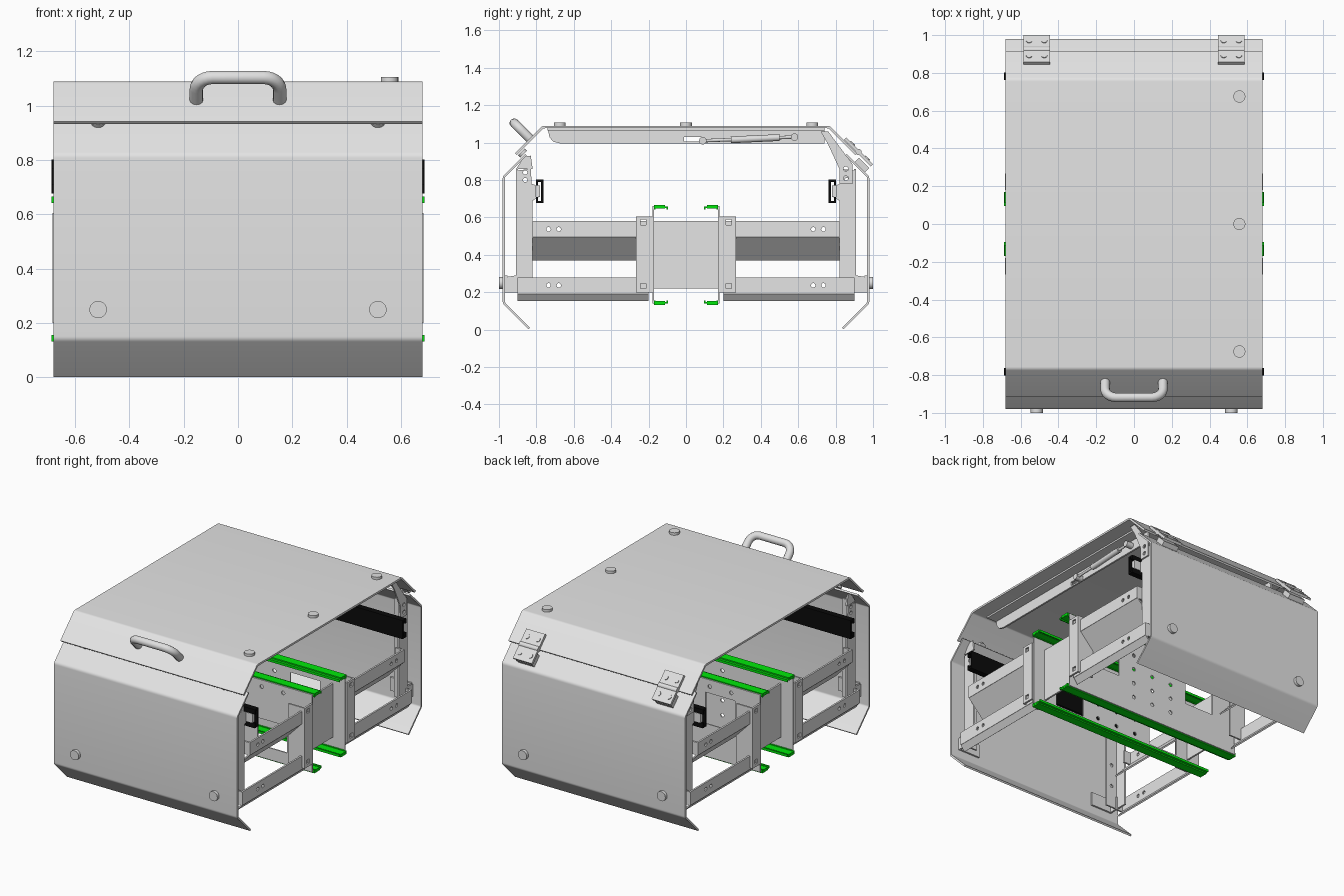
import bpy, bmesh, math
from mathutils import Vector, Matrix

if "Cube" in bpy.data.objects:
    bpy.data.objects.remove(bpy.data.objects["Cube"])


def material(name, r, g, b):
    m = bpy.data.materials.new(name)
    m.use_nodes = True
    m.diffuse_color = (r, g, b, 1)
    m.node_tree.nodes["Principled BSDF"].inputs["Base Color"].default_value = (r, g, b, 1)
    return m


STEEL = material("light_grey_steel", 0.78, 0.78, 0.78)
HARDWARE = material("grey_hardware", 0.74, 0.74, 0.74)
GREEN = material("green_rail", 0.0, 0.8, 0.003)
BLACK = material("black_slide", 0.003, 0.003, 0.003)

# Profile planes: local u, v and extrusion direction as columns
PLANES = {
    "x": Matrix(((0, 0, 1, 0), (1, 0, 0, 0), (0, 1, 0, 0), (0, 0, 0, 1))),
    "y": Matrix(((1, 0, 0, 0), (0, 0, -1, 0), (0, 1, 0, 0), (0, 0, 0, 1))),
}


def finish(name, mesh, mat):
    mesh.materials.clear()
    mesh.materials.append(mat)
    ob = bpy.data.objects.new(name, mesh)
    bpy.context.collection.objects.link(ob)
    return ob


def sheet(name, plane, outline, lo, hi, mat=STEEL, holes=()):
    """Flat outline with holes, extruded along x or y from lo to hi."""
    cu = bpy.data.curves.new(name, "CURVE")
    cu.dimensions, cu.fill_mode, cu.extrude = "2D", "BOTH", (hi - lo) / 2
    for loop in [outline, *holes]:
        sp = cu.splines.new("POLY")
        sp.points.add(len(loop) - 1)
        for p, (u, v) in zip(sp.points, loop):
            p.co = (u, v, 0, 1)
        sp.use_cyclic_u = True
    tmp = bpy.data.objects.new(name + "_outline", cu)
    bpy.context.collection.objects.link(tmp)
    dg = bpy.context.evaluated_depsgraph_get()
    mesh = bpy.data.meshes.new_from_object(tmp.evaluated_get(dg))
    bpy.data.objects.remove(tmp)
    mid = (lo + hi) / 2
    shift = Vector((mid, 0, 0)) if plane == "x" else Vector((0, mid, 0))
    mesh.transform(Matrix.Translation(shift) @ PLANES[plane])
    bm = bmesh.new()
    bm.from_mesh(mesh)
    bmesh.ops.remove_doubles(bm, verts=bm.verts, dist=1e-5)
    bmesh.ops.recalc_face_normals(bm, faces=bm.faces)
    for f in bm.faces:
        f.smooth = True
    for e in bm.edges:
        e.smooth = e.calc_face_angle(math.pi) < 0.5
    bm.to_mesh(mesh)
    bm.free()
    return finish(name, mesh, mat)


def rounded(path, r, n=4):
    """Round the inner corners of an open path."""
    pts = [Vector(p) for p in path]
    out = [pts[0]]
    for a, b, c in zip(pts, pts[1:], pts[2:]):
        p, q = b + (a - b).normalized() * r, b + (c - b).normalized() * r
        for i in range(n + 1):
            t = i / n
            out.append(p * (1 - t) ** 2 + b * 2 * t * (1 - t) + q * t * t)
    return out + [pts[-1]]


def bent(name, plane, path, t, lo, hi, mat=STEEL):
    """Folded sheet metal: open path thickened to its left side."""
    pts = [Vector(p) for p in path]
    dirs = [(b - a).normalized() for a, b in zip(pts, pts[1:])]
    off = []
    for i, p in enumerate(pts):
        n0, n1 = [Vector((-d.y, d.x)) for d in (dirs[max(i - 1, 0)], dirs[min(i, len(dirs) - 1)])]
        off.append(p + (n0 + n1) * t / (1 + n0.dot(n1)))
    return sheet(name, plane, [tuple(p) for p in pts + off[::-1]], lo, hi, mat)


def rect(u0, v0, u1, v1):
    return [(u0, v0), (u1, v0), (u1, v1), (u0, v1)]


def circle(u, v, r, n=10):
    return [(u + r * math.cos(a * math.tau / n), v + r * math.sin(a * math.tau / n)) for a in range(n)]


def rod(name, a, b, r, mat=HARDWARE, n=20):
    a, b = Vector(a), Vector(b)
    bm = bmesh.new()
    bmesh.ops.create_cone(bm, cap_ends=True, segments=n, radius1=r, radius2=r, depth=(b - a).length)
    rot = (b - a).to_track_quat("Z", "Y").to_matrix().to_4x4()
    bm.transform(Matrix.Translation((a + b) / 2) @ rot)
    for f in bm.faces:
        f.smooth = len(f.verts) == 4
    for e in bm.edges:
        e.smooth = all(len(f.verts) == 4 for f in e.link_faces)
    mesh = bpy.data.meshes.new(name)
    bm.to_mesh(mesh)
    bm.free()
    return finish(name, mesh, mat)


def mirror(ob, axes):
    """Add mirrored copies of a part across the given axes."""
    group = [ob]
    for ax in axes:
        for o in list(group):
            mesh = o.data.copy()
            mesh.transform(Matrix.Scale(-1, 4, Vector((ax == "x", ax == "y", 0))))
            mesh.flip_normals()
            group.append(finish(o.name.split(".")[0] + "_mirrored_" + ax, mesh, o.data.materials[0]))


W = 0.68
# Outer shell: front and back panels and the folded lid
panel = rounded([(0.842, 0.002), (0.98, 0.14), (0.98, 0.82), (0.86, 0.94)], 0.012)
mirror(bent("outer_panel", "x", panel, 0.012, -W, W), "y")
lid = rounded([(0.914, 0.943), (0.767, 1.09), (-0.767, 1.09), (-0.914, 0.943)], 0.012)
bent("lid", "x", lid, 0.013, -W, W)

# Lid stiffeners and gas struts
stiffener = [(-0.74, 1.077), (-0.73, 1.03), (-0.71, 1.005), (-0.67, 0.995), (0.74, 0.995), (0.74, 1.077)]
mirror(sheet("lid_stiffener", "x", stiffener, 0.495, 0.507, holes=[rect(-0.01, 1.005, 0.09, 1.03)]), "x")
mirror(sheet("stiffener_flange", "x", rect(-0.74, 1.066, 0.74, 1.077), 0.507, 0.58), "x")
mirror(rod("strut_body", (0.54, 0.24, 1.015), (0.54, 0.5, 1.027), 0.018), "x")
mirror(rod("strut_rod", (0.54, 0.09, 1.01), (0.54, 0.58, 1.03), 0.009), "x")
for y, z in ((0.09, 1.01), (0.58, 1.03)):
    mirror(rod("strut_joint", (0.505, y, z), (0.557, y, z), 0.02), "x")

# Round feet on the lid and bolts on the panels
for y in (-0.675, 0, 0.675):
    rod("lid_foot", (0.558, y, 1.088), (0.558, y, 1.107), 0.032)
mirror(rod("panel_bolt", (0.515, 0.975, 0.25), (0.515, 1.0, 0.25), 0.032), "xy")
mirror(rod("panel_latch_bolt", (0.515, -0.868, 0.938), (0.515, -0.88, 0.95), 0.026), "x")

# Carrying handle, standing square to the sloped front of the lid
base, out = Vector((0, -0.832, 1.018)), Vector((0, -1, 1)).normalized()
cu = bpy.data.curves.new("handle", "CURVE")
cu.dimensions, cu.bevel_depth, cu.bevel_resolution, cu.use_fill_caps = "3D", 0.025, 4, True
arc = [(0.093 + 0.06 * math.cos(a * math.pi / 12), 0.062 + 0.06 * math.sin(a * math.pi / 12)) for a in range(7)]
half = [(0.153, 0)] + arc
path = [(-u, h) for u, h in half] + half[::-1]
sp = cu.splines.new("POLY")
sp.points.add(len(path) - 1)
for p, (u, h) in zip(sp.points, path):
    p.co = (*(base + Vector((u, 0, 0)) + out * h), 1)
sp.use_smooth = True
tmp = bpy.data.objects.new("handle_path", cu)
bpy.context.collection.objects.link(tmp)
handle_mesh = bpy.data.meshes.new_from_object(tmp.evaluated_get(bpy.context.evaluated_depsgraph_get()))
bpy.data.objects.remove(tmp)
finish("handle", handle_mesh, HARDWARE)

# Hinges across the rear slope
for x in (-0.515, 0.515):
    for name, y0, y1 in (("hinge_lid_leaf", 0.845, 0.91), ("hinge_panel_leaf", 0.925, 0.988)):
        bent(name, "x", [(y1, 1.86 - y1), (y0, 1.86 - y0)], -0.018, x - 0.07, x + 0.07, HARDWARE)
        for sx in (-0.04, 0.04):
            c = Vector((x + sx, (y0 + y1) / 2, 1.86 - (y0 + y1) / 2))
            rod("hinge_screw", c, c + Vector((0, 0.016, 0.016)), 0.016)
    rod("hinge_knuckle", (x - 0.07, 0.922, 0.95), (x + 0.07, 0.922, 0.95), 0.017)
    bent("hinge_packer", "x", [(0.98, 0.865), (0.925, 0.92)], 0.035, x - 0.06, x + 0.06, HARDWARE)

# Corner pillars, folded flanges and hinge arms
pillar = [(0.82, 0.2), (0.97, 0.2), (0.97, 0.28), (0.908, 0.29), (0.908, 0.85), (0.83, 0.86),
          (0.825, 0.78), (0.785, 0.765), (0.785, 0.71), (0.82, 0.69)]
mirror(sheet("corner_pillar", "x", pillar, 0.61, 0.622,
             holes=[circle(0.86, z, 0.012) for z in (0.8, 0.84)]), "xy")
mirror(sheet("pillar_flange", "y", rect(0.53, 0.2, 0.615, 0.86), 0.897, 0.908,
             holes=[circle(0.57, z, 0.012) for z in (0.35, 0.5, 0.7)]), "xy")
mirror(sheet("panel_tab", "y", rect(0.46, 0.2, 0.615, 0.29), 0.955, 0.967), "xy")
arm = [(0.82, 0.78), (0.89, 0.78), (0.89, 0.885), (0.76, 1.06), (0.72, 1.06), (0.76, 0.99), (0.82, 0.86)]
mirror(sheet("hinge_arm", "x", arm, 0.623, 0.633, holes=[circle(0.855, z, 0.013) for z in (0.81, 0.86)]), "x")
catch = [(-0.908, 0.86), (-0.82, 0.86), (-0.83, 0.93), (-0.865, 0.925)]
mirror(sheet("catch_plate", "x", catch, 0.61, 0.622), "x")

# Black drawer slides with their mounts
slide = [(0.803, 0.71), (0.803, 0.677), (0.763, 0.677), (0.763, 0.802), (0.803, 0.802), (0.803, 0.77)]
mirror(bent("black_slide", "x", slide, -0.012, -0.687, 0.687, BLACK), "y")
mirror(sheet("slide_mount", "x", rect(0.78, 0.71, 0.805, 0.77), 0.6, 0.67), "xy")

# Side rails: upright web with a flange folded inwards underneath
for name, z0, z1, end, dx, dz in (("upper_rail", 0.495, 0.58, 0.82, 0.12, 0.125),
                                  ("lower_rail", 0.19, 0.28, 0.9, 0.03, 0.038)):
    mirror(sheet(name, "x", rect(0.2, z0, end, z1), 0.65, 0.662,
                 holes=[circle(y, z1 - 0.043, 0.012) for y in (0.68, 0.735)]), "xy")
    mirror(bent(name + "_flange", "y", [(0.66, z0), (0.66 - dx, z0 - dz)], -0.01, 0.2, end), "xy")
    mirror(sheet(name + "_return", "y", rect(0.6, z0, 0.655, z1), end - 0.012, end), "xy")

# Central uprights at both ends
mirror(sheet("end_upright", "x", rect(0.18, 0.2, 0.265, 0.605), 0.67, 0.682,
             holes=[rect(0.215, z, 0.243, z + 0.028) for z in (0.22, 0.56)]), "xy")
mirror(sheet("upright_fold", "y", rect(0.56, 0.2, 0.682, 0.605), 0.256, 0.267), "xy")
mirror(sheet("end_web", "x", rect(-0.17, 0.22, 0.17, 0.58), 0.575, 0.587), "x")

# Long central plates with bolt holes and a window near each end
dots = [circle(x, z, 0.013) for x in (-0.15, 0, 0.15) for z in (0.25, 0.35, 0.45, 0.55)]
dots += [circle(x, 0.615, 0.013) for x in (-0.46, -0.3, 0.3, 0.46)]
for name, y, z0, z1 in (("front_centre_plate", -0.178, 0.22, 0.4), ("rear_centre_plate", 0.17, 0.36, 0.57)):
    windows = [rect(s * 0.38 - 0.11, z0, s * 0.38 + 0.11, z1) for s in (-1, 1)]
    sheet(name, "y", rect(-0.675, 0.14, 0.675, 0.66), y, y + 0.008, holes=dots + windows)

# Green guide rails along the top and bottom of the centre
for name, z, s in (("upper_guide_rail", 0.667, -1), ("lower_guide_rail", 0.133, 1)):
    guide = [(0.095, z + s * 0.024), (0.095, z + s * 0.008), (0.17, z + s * 0.008), (0.17, z + s * 0.024)]
    mirror(bent(name, "x", guide, -s * -0.008, -0.687, 0.687, GREEN), "y")
    mirror(sheet(name + "_core", "x", rect(0.112, z, 0.17, z + s * 0.02), -0.686, 0.686, GREEN), "y")
